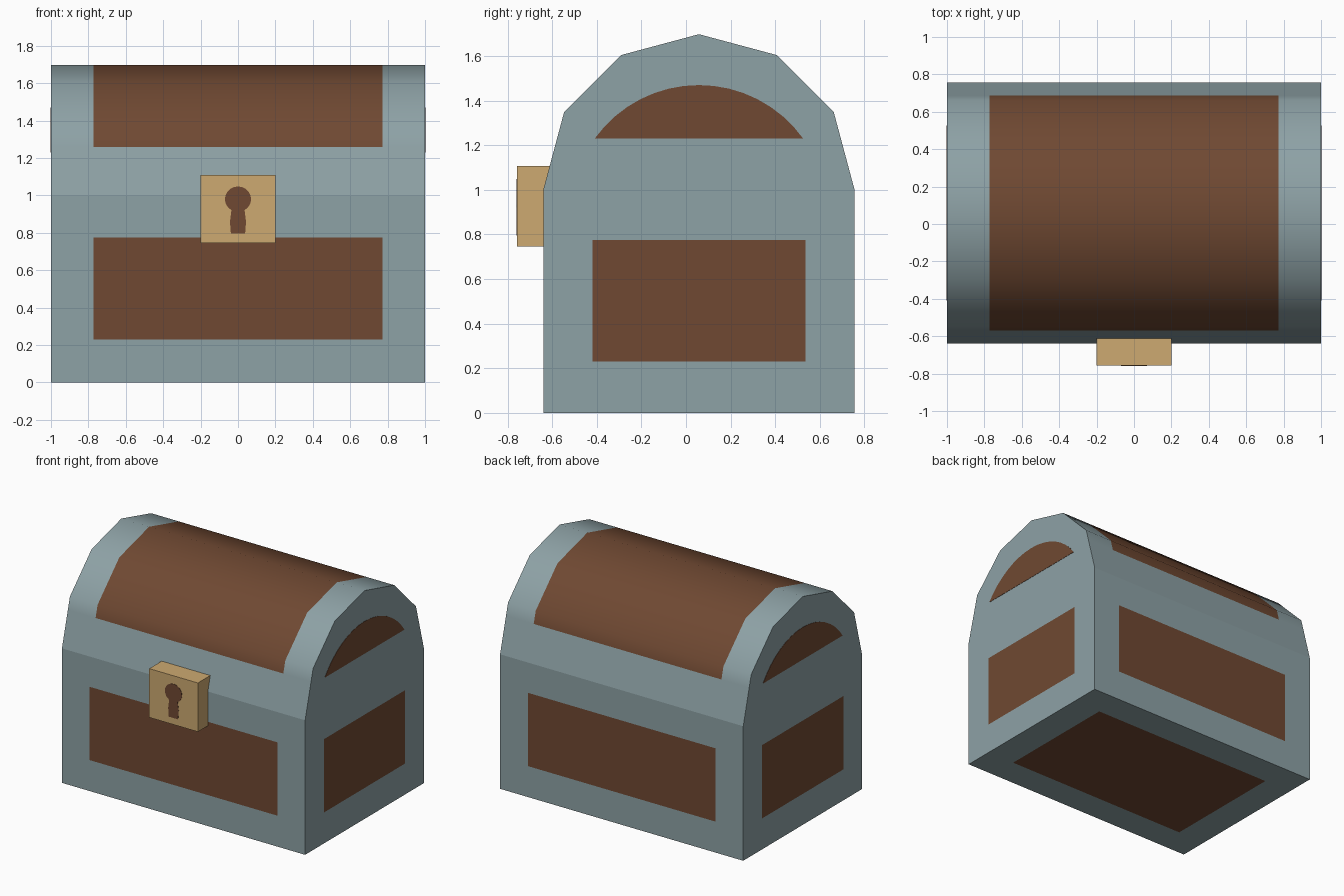
import bpy, bmesh, math
from mathutils import Vector

if "Cube" in bpy.data.objects:
    bpy.data.objects.remove(bpy.data.objects["Cube"])


def material(name, rgb):
    m = bpy.data.materials.new(name)
    m.diffuse_color = (*rgb, 1)
    m.use_nodes = True
    m.node_tree.nodes["Principled BSDF"].inputs["Base Color"].default_value = m.diffuse_color
    return m


STEEL = material("blue grey metal", (0.27, 0.36, 0.38))
WOOD = material("brown wood", (0.16, 0.066, 0.032))
BRASS = material("brass", (0.61, 0.40, 0.165))

YC, HALF = 0.058, 0.698      # chest centre line and half depth
PX, PY = 0.772, 0.477        # half sizes of the wooden panels


def prism(bm, outline, direction):
    """Closed solid: a planar outline swept along a direction."""
    d = Vector(direction)
    face = bm.faces.new([bm.verts.new(p) for p in outline])
    out = bmesh.ops.extrude_face_region(bm, geom=[face], use_keep_orig=True)
    bmesh.ops.translate(bm, vec=d, verts=[v for v in out["geom"] if isinstance(v, bmesh.types.BMVert)])
    bmesh.ops.recalc_face_normals(bm, faces=bm.faces[:])


def cut(bm, axis, value):
    co, no = Vector(), Vector()
    co[axis], no[axis] = value, 1
    bmesh.ops.bisect_plane(bm, geom=bm.verts[:] + bm.edges[:] + bm.faces[:], plane_co=co, plane_no=no)


def finish(bm, name, mats, smooth=None):
    bm.normal_update()
    me = bpy.data.meshes.new(name)
    bm.to_mesh(me)
    bm.free()
    ob = bpy.data.objects.new(name, me)
    bpy.context.collection.objects.link(ob)
    for m in mats:
        me.materials.append(m)
    if smooth:
        bpy.ops.object.select_all(action='DESELECT')
        ob.select_set(True)
        bpy.context.view_layer.objects.active = ob
        bpy.ops.object.shade_smooth_by_angle(angle=math.radians(smooth))
    return ob


def plate(name, outline, direction, mat):
    bm = bmesh.new()
    prism(bm, outline, direction)
    return finish(bm, name, [mat])


# Chest body: box with a wooden panel cut into each visible side
bm = bmesh.new()
prism(bm, [(-1, YC - HALF, 0), (1, YC - HALF, 0), (1, YC + HALF, 0), (-1, YC + HALF, 0)], (0, 0, 1))
for axis, value in ((0, -PX), (0, PX), (1, YC - PY), (1, YC + PY), (2, 0.23), (2, 0.775)):
    cut(bm, axis, value)
bm.normal_update()
for f in bm.faces:
    c = f.calc_center_median()
    in_x, in_y, in_z = abs(c.x) < PX, abs(c.y - YC) < PY, 0.23 < c.z < 0.775
    n = f.normal
    if abs(n.x) > 0.5:
        wood = in_y and in_z
    elif abs(n.y) > 0.5:
        wood = in_x and in_z
    else:
        wood = in_x and in_y and n.z < 0
    f.material_index = int(wood)
finish(bm, "chest_body", [STEEL, WOOD])

# Domed lid: half of a twelve-sided prism with a wooden field over the curve
bm = bmesh.new()
arch = [(-1, YC + HALF * math.cos(math.pi * i / 6), 1 + HALF * math.sin(math.pi * i / 6)) for i in range(7)]
prism(bm, arch, (2, 0, 0))
for axis, value in ((0, -PX), (0, PX), (2, 1.26)):
    cut(bm, axis, value)
bm.normal_update()
for f in bm.faces:
    c = f.calc_center_median()
    f.material_index = int(abs(f.normal.x) < 0.5 and abs(c.x) < PX and c.z > 1.26)
finish(bm, "lid", [STEEL, WOOD], smooth=35)

# Arched wooden panels on both lid ends
R, zc = 0.575, 0.895
span = math.asin(0.4675 / R)
for side, label in ((-1, "left"), (1, "right")):
    seg = []
    for i in range(17):
        a = span * (i / 8 - 1)
        seg.append((side * 0.998, YC + R * math.sin(a), zc + R * math.cos(a)))
    plate("lid_end_panel_" + label, seg, (side * 0.004, 0, 0), WOOD)

# Lock block
bm = bmesh.new()
prism(bm, [(-0.2, -0.757, 0.745), (0.2, -0.757, 0.745), (0.2, -0.757, 1.108), (-0.2, -0.757, 1.108)], (0, 0.157, 0))
finish(bm, "lock", [BRASS])

# Keyhole
hole = []
for i in range(17):
    a = math.radians(-60 + 300 * i / 16)
    hole.append((0.07 * math.cos(a), -0.755, 0.98 + 0.068 * math.sin(a)))
hole += [(x, -0.755, z) for x, z in ((-0.043, 0.86), (-0.038, 0.795), (0.038, 0.795), (0.043, 0.86))]
plate("keyhole", hole, (0, -0.004, 0), WOOD)
